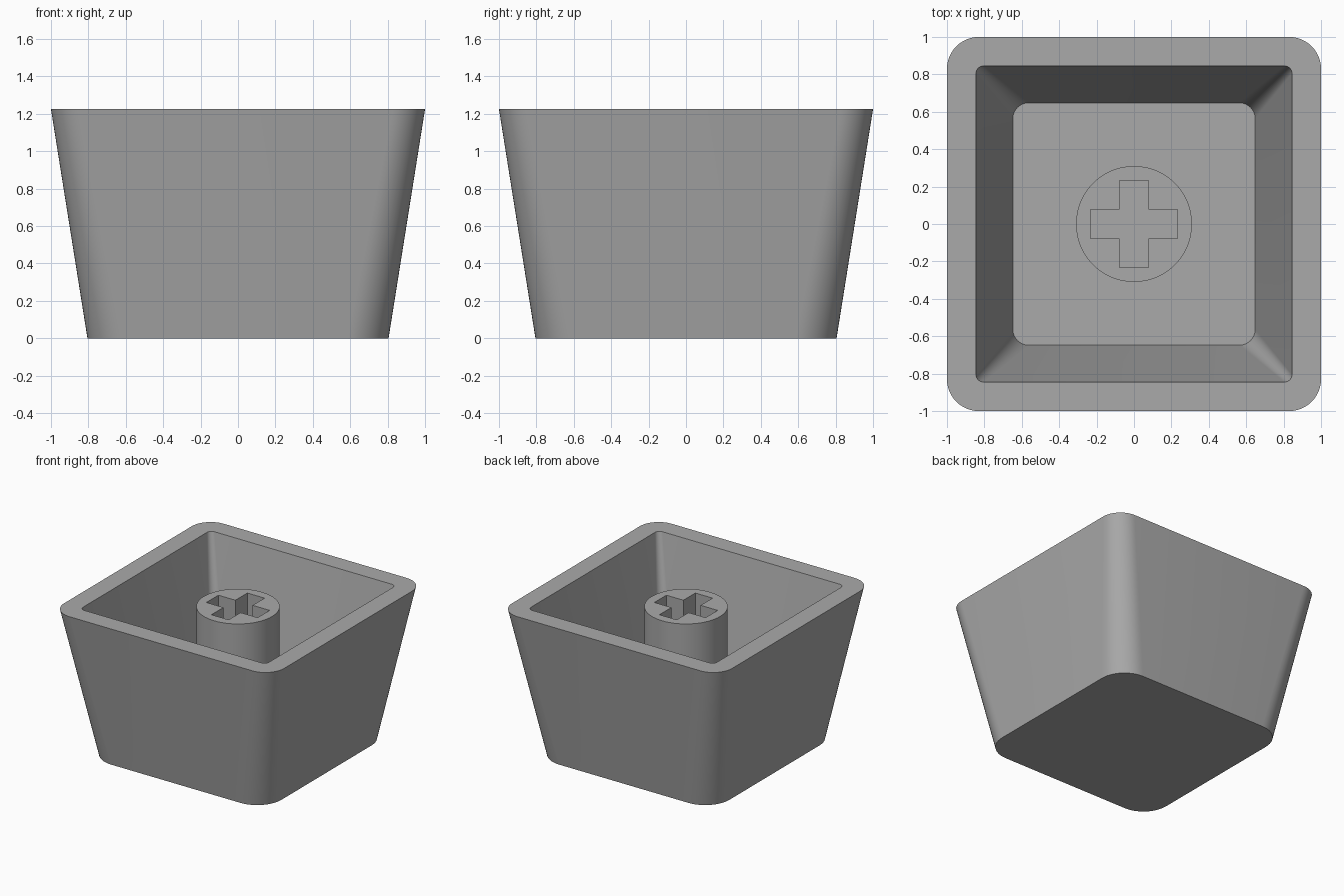
import bpy, bmesh
from math import sin, cos, pi, radians

if "Cube" in bpy.data.objects:
    bpy.data.objects.remove(bpy.data.objects["Cube"], do_unlink=True)

RIM_Z, STEM_Z, FLOOR_Z = 1.225, 1.15, 0.165

grey = bpy.data.materials.new("grey plastic")
grey.use_nodes = True
colour = (0.4, 0.4, 0.4, 1)
grey.diffuse_color = colour
grey.node_tree.nodes["Principled BSDF"].inputs["Base Color"].default_value = colour


def rounded_square(half, radius, steps=12):
    """Outline points of a square with rounded corners."""
    points = []
    for corner, (sx, sy) in enumerate([(1, 1), (-1, 1), (-1, -1), (1, -1)]):
        for i in range(steps + 1):
            a = (corner + i / steps) * pi / 2
            points.append((sx * (half - radius) + radius * cos(a),
                           sy * (half - radius) + radius * sin(a)))
    return points


def ring(bm, points, z):
    return [bm.verts.new((x, y, z)) for x, y in points]


def skin(bm, lower, upper):
    """Wall of quads between two matching rings."""
    n = len(lower)
    for i in range(n):
        j = (i + 1) % n
        bm.faces.new((lower[i], lower[j], upper[j], upper[i]))


def finish(bm, name):
    mesh = bpy.data.meshes.new(name)
    bm.to_mesh(mesh)
    bm.free()
    obj = bpy.data.objects.new(name, mesh)
    bpy.context.collection.objects.link(obj)
    mesh.materials.append(grey)
    bpy.ops.object.select_all(action="DESELECT")
    obj.select_set(True)
    bpy.context.view_layer.objects.active = obj
    bpy.ops.object.shade_smooth_by_angle(angle=radians(30))


# Tapered hollow shell, open at the top
bm = bmesh.new()
sections = [(0.805, 0.22, 0), (1.0, 0.17, RIM_Z),
            (0.845, 0.04, RIM_Z), (0.648, 0.085, FLOOR_Z)]
rings = [ring(bm, rounded_square(h, r), z) for h, r, z in sections]
for lower, upper in zip(rings, rings[1:]):
    skin(bm, lower, upper)
bm.faces.new(rings[0][::-1])
bm.faces.new(rings[-1])
finish(bm, "shell")

# Round stem with a cross-shaped socket
bm = bmesh.new()
circle = [(0.31 * cos(i * pi / 32), 0.31 * sin(i * pi / 32)) for i in range(64)]
arm, width = 0.233, 0.078
quarter = [(arm, -width), (arm, width), (width, width)]
cross = []
for turn in range(4):
    cross += quarter
    quarter = [(-y, x) for x, y in quarter]
outer_top = ring(bm, circle, STEM_Z)
skin(bm, ring(bm, circle, FLOOR_Z), outer_top)
inner_top = ring(bm, cross, STEM_Z)
skin(bm, inner_top, ring(bm, cross, FLOOR_Z))
edges = [bm.edges.get((loop[i - 1], loop[i]))
         for loop in (outer_top, inner_top) for i in range(len(loop))]
cap = bmesh.ops.triangle_fill(bm, use_beauty=True, edges=edges, normal=(0, 0, 1))
for face in [f for f in cap["geom"] if isinstance(f, bmesh.types.BMFace)]:
    face.normal_update()
    if face.normal.z < 0:
        face.normal_flip()
finish(bm, "stem")
